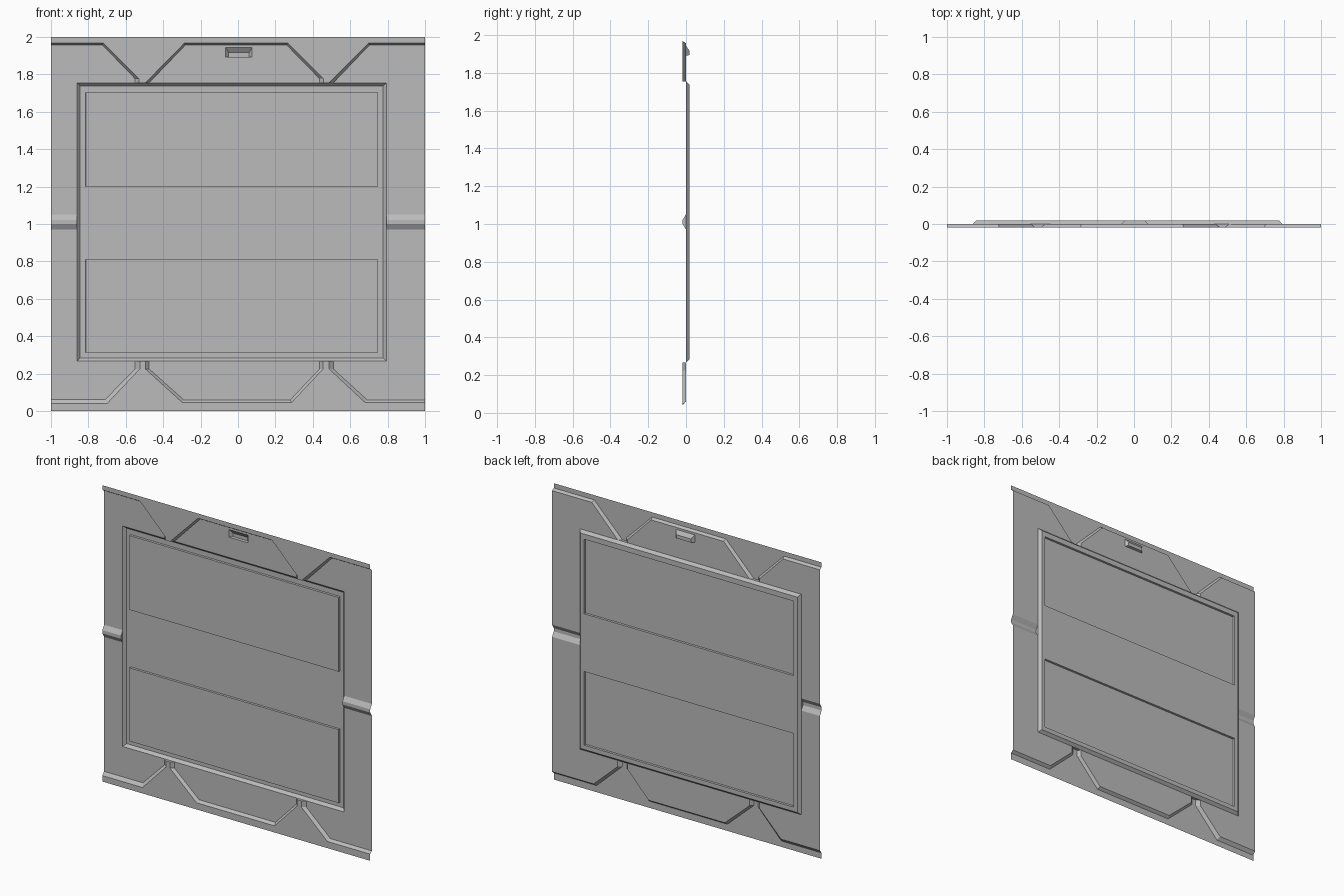
import bpy, bmesh

if "Cube" in bpy.data.objects:
    bpy.data.objects.remove(bpy.data.objects["Cube"])

FRONT, MID, BACK = -0.018, 0.0, 0.018   # the three sheet levels along y
L, R, B, T = -0.861, 0.793, 0.267, 1.755  # outline of the centre panel

grey = bpy.data.materials.new("panel_grey")
grey.diffuse_color = (0.5, 0.5, 0.5, 1)
grey.use_nodes = True
grey.node_tree.nodes["Principled BSDF"].inputs["Base Color"].default_value = grey.diffuse_color


def at(points, y):
    return [(x, y, z) for x, z in points]


def rect(x0, x1, z0, z1):
    return [(x0, z0), (x1, z0), (x1, z1), (x0, z1)]


def strip(a, b, closed=False):
    """Quads joining two matching paths."""
    n = len(a)
    return [[a[i], a[(i + 1) % n], b[(i + 1) % n], b[i]]
            for i in range(n if closed else n - 1)]


def part(name, polys):
    """Open sheet part with every face turned towards the front."""
    bm = bmesh.new()
    for p in polys:
        bm.faces.new([bm.verts.new(v) for v in p])
    bmesh.ops.remove_doubles(bm, verts=bm.verts, dist=0.0001)
    bm.normal_update()
    for f in bm.faces:
        if f.normal.y > 0:
            f.normal_flip()
    me = bpy.data.meshes.new(name)
    bm.to_mesh(me)
    bm.free()
    me.materials.append(grey)
    ob = bpy.data.objects.new(name, me)
    bpy.context.collection.objects.link(ob)
    return ob


# Border edge (front level) and matching plate edge (middle level):
# left, middle and right runs, separated by the notches at the centre panel
top_f = [[(-1, 1.968), (-.72, 1.968), (-.53, 1.777), (-.53, T)],
         [(-.495, T), (-.286, 1.968), (.265, 1.968), (.457, 1.777), (.457, T)],
         [(.487, T), (.698, 1.968), (1, 1.968)]]
top_p = [[(-1, 1.957), (-.725, 1.957), (-.55, 1.777), (-.55, T)],
         [(-.475, T), (-.281, 1.957), (.26, 1.957), (.436, 1.777), (.436, T)],
         [(.51, T), (.703, 1.957), (1, 1.957)]]
bot_f = [[(-1, .04), (-.70, .04), (-.525, .225), (-.525, B)],
         [(-.495, B), (-.495, .225), (-.297, .045), (.286, .045), (.455, .225), (.455, B)],
         [(.487, B), (.487, .225), (.68, .045), (1, .045)]]
bot_p = [[(-1, .062), (-.71, .062), (-.55, .225), (-.55, B)],
         [(-.475, B), (-.475, .225), (-.29, .06), (.28, .06), (.436, .225), (.436, B)],
         [(.51, B), (.51, .225), (.69, .06), (1, .06)]]

# Pressed handle outline, cut out of the top middle plate
hx0, hx1, hz0, hz1 = -.067, .075, 1.892, 1.943
handle = rect(hx0, hx1, hz0, hz1)
handle_in = rect(-.05, .06, hz0 + .002, 1.918)

RZ0, RZ1 = 0.97, 1.052   # side rib heights
for side, f_runs, p_runs, zb, zr, edge in (
        ("top", top_f, top_p, T, RZ1, 2.0), ("bottom", bot_f, bot_p, B, RZ0, 0.0)):
    # Flat border at the front level
    line = f_runs[0] + f_runs[1] + f_runs[2]
    part(side + "_border", [at(line + [(1, edge), (-1, edge)], FRONT)])
    # Sloped step from border to plates, with closed notch ends
    polys = []
    for f, p in zip(f_runs, p_runs):
        polys += strip(at(f, FRONT), at(p, MID))
    for i in (0, 1):
        polys.append(at([p_runs[i][-1]], MID) + at([f_runs[i][-1]], FRONT)
                     + at([f_runs[i + 1][0]], FRONT) + at([p_runs[i + 1][0]], MID))
    part(side + "_step", polys)
    # Side plates
    part(side + "_left_plate", [at(p_runs[0] + [(L, zb), (L, zr), (-1, zr)], MID)])
    part(side + "_right_plate", [at(p_runs[2] + [(1, zr), (R, zr), (R, zb)], MID)])
    # Middle plate, the top one with a hole for the handle
    m = p_runs[1]
    if side == "bottom":
        part("bottom_middle_plate", [at(m, MID)])
    else:
        a, b, c, d = handle
        part("top_middle_plate", [at([m[0], m[1], d, a], MID),
                                  at([m[1], m[2], c, d], MID),
                                  at([m[2], m[3], m[4], b, c], MID),
                                  at([m[4], m[0], a, b], MID)])

part("handle_pocket", strip(at(handle, MID), at(handle_in, BACK), True)
     + [at(handle_in, BACK)])

# Ribs across the left and right plates
profile = [(MID, RZ1), (FRONT, 1.022), (FRONT, 1.0), (MID, RZ0)]
for name, x0, x1 in (("left_rib", -1, L), ("right_rib", R, 1)):
    inner = L if x0 == -1 else R
    part(name, strip([(x0, y, z) for y, z in profile], [(x1, y, z) for y, z in profile])
         + [[(inner, y, z) for y, z in profile]])

# Centre panel: sloped rim, flat face in cells, two shallow pressed fields
s = 0.017
l, r, b, t = L + s, R - s, B + s, T - s
part("centre_rim", strip(at(rect(L, R, B, T), MID), at(rect(l, r, b, t), BACK), True))
fx0, fx1 = -.815, .749
fields = [(.313, .81), (1.2, 1.703)]
cells = [rect(l, fx0, b, t), rect(fx1, r, b, t), rect(fx0, fx1, b, fields[0][0]),
         rect(fx0, fx1, fields[0][1], fields[1][0]), rect(fx0, fx1, fields[1][1], t)]
part("centre_face", [at(c, BACK) for c in cells])
for name, (z0, z1) in zip(("lower_field", "upper_field"), fields):
    outer, inner = rect(fx0, fx1, z0, z1), rect(fx0 + .001, fx1 - .001, z0 + .001, z1 - .001)
    part(name, strip(at(outer, BACK), at(inner, .004), True) + [at(inner, .004)])
